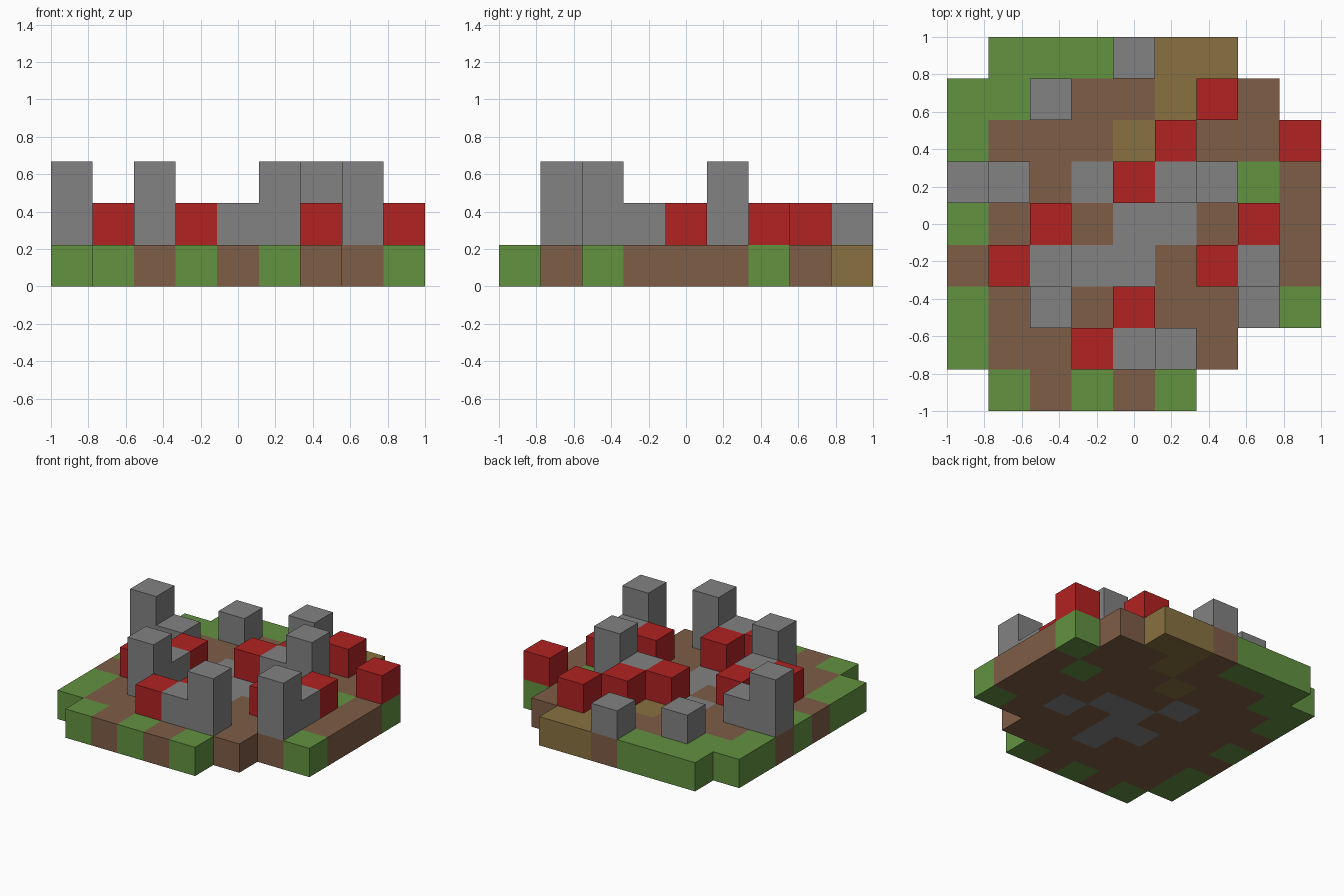
import bpy, bmesh
from mathutils import Vector

default = bpy.data.objects.get("Cube")
if default:
    bpy.data.objects.remove(default, do_unlink=True)

CELL = 2 / 9

# Ground tiles, back row first: g grass, b soil, t dry earth, s stone
GROUND = [
    ".gggbtt..",
    "ggbbbtbb.",
    "gbbbtbbbg",
    "bbbsbbbgb",
    "gbbbssbbb",
    "bbbssbsbb",
    "gbbbsbbbg",
    "gbbbbbb..",
    ".gbgbg...",
]
# Blocks on the ground: r red crate, w low wall, T two-block tower
BLOCKS = [
    "....w....",
    "..w...r..",
    ".....r..r",
    "Tw..rwT..",
    "..r....r.",
    ".rw...rw.",
    "..T.r..T.",
    "...rwT...",
    ".........",
]


def linear(c):
    c /= 255
    return c / 12.92 if c <= 0.04045 else ((c + 0.055) / 1.055) ** 2.4


def make_material(name, rgb):
    mat = bpy.data.materials.new(name)
    mat.use_nodes = True
    colour = (*[linear(c) for c in rgb], 1)
    mat.diffuse_color = colour
    bsdf = mat.node_tree.nodes["Principled BSDF"]
    bsdf.inputs["Base Color"].default_value = colour
    bsdf.inputs["Roughness"].default_value = 0.9
    return mat


MATERIALS = {
    "g": make_material("grass_green", (98, 146, 64)),
    "b": make_material("soil_brown", (126, 93, 70)),
    "t": make_material("dry_earth", (136, 113, 65)),
    "s": make_material("stone_grey", (131, 130, 130)),
    "r": make_material("brick_red", (178, 34, 34)),
}

# Fill the block grid: cell position -> (part, colour key)
cells = {}
for row in range(9):
    for col in range(9):
        y = 8 - row
        tile, block = GROUND[row][col], BLOCKS[row][col]
        if tile != ".":
            cells[col, y, 0] = ("ground", tile)
        if block == "r":
            cells[col, y, 1] = ("red_crates", "r")
        elif block in "wT":
            cells[col, y, 1] = ("stone_walls", "s")
            if block == "T":
                cells[col, y, 2] = ("stone_walls", "s")

AXES = [Vector((1, 0, 0)), Vector((0, 1, 0)), Vector((0, 0, 1))]


def build_part(part):
    """Make one mesh of a part's cells, with faces only where they are exposed."""
    keys = sorted({k for p, k in cells.values() if p == part})
    bm = bmesh.new()
    for pos, (owner, key) in cells.items():
        if owner != part:
            continue
        centre = (Vector(pos) + Vector((-4, -4, 0.5))) * CELL
        for i in range(3):
            for sign in (-1, 1):
                n = AXES[i] * sign
                if tuple(int(a + b) for a, b in zip(pos, n)) in cells:
                    continue
                u, v = AXES[(i + 1) % 3] * sign, AXES[(i + 2) % 3]
                corners = (-u - v, u - v, u + v, v - u)
                face = bm.faces.new(
                    [bm.verts.new(centre + (n + c) * CELL / 2) for c in corners])
                face.material_index = keys.index(key)
    bmesh.ops.remove_doubles(bm, verts=bm.verts, dist=0.001)
    mesh = bpy.data.meshes.new(part)
    bm.to_mesh(mesh)
    bm.free()
    for k in keys:
        mesh.materials.append(MATERIALS[k])
    bpy.context.collection.objects.link(bpy.data.objects.new(part, mesh))


for part in ("ground", "red_crates", "stone_walls"):
    build_part(part)
